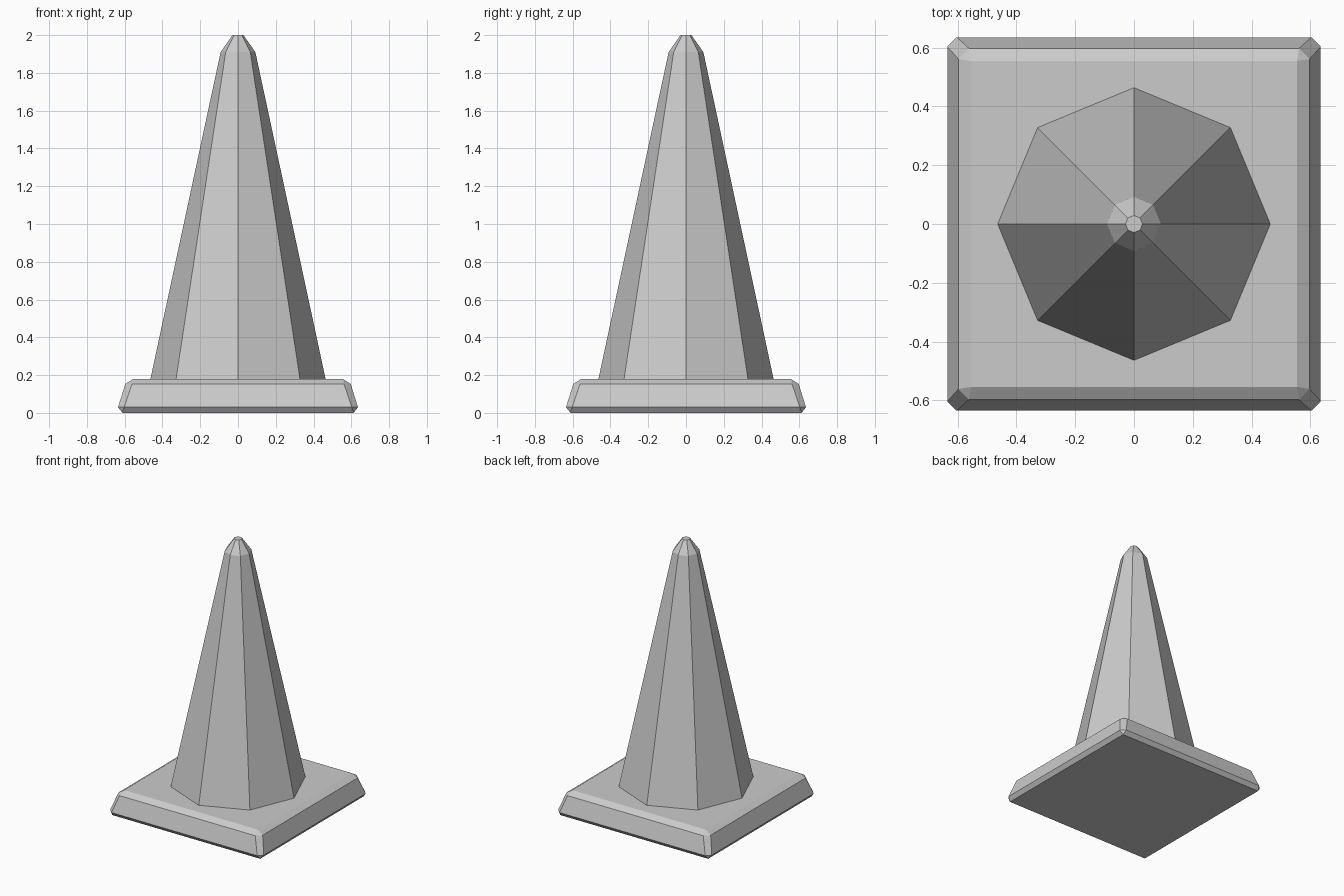
import bpy, bmesh, math

if "Cube" in bpy.data.objects:
    bpy.data.objects.remove(bpy.data.objects["Cube"])


def loft(name, rings):
    """Skin a stack of equal-length point rings and cap both ends."""
    bm = bmesh.new()
    loops = [[bm.verts.new(p) for p in ring] for ring in rings]
    n = len(loops[0])
    for low, high in zip(loops, loops[1:]):
        for i in range(n):
            j = (i + 1) % n
            bm.faces.new((low[i], low[j], high[j], high[i]))
    bm.faces.new(loops[0][::-1])
    bm.faces.new(loops[-1])
    bmesh.ops.remove_doubles(bm, verts=bm.verts, dist=1e-4)
    bmesh.ops.recalc_face_normals(bm, faces=bm.faces)
    mesh = bpy.data.meshes.new(name)
    bm.to_mesh(mesh)
    bm.free()
    obj = bpy.data.objects.new(name, mesh)
    bpy.context.collection.objects.link(obj)
    return obj


def square_ring(half, inner, z):
    """Square with cut corners; inner == half gives sharp corners."""
    pts = []
    for k in range(4):
        c, s = round(math.cos(k * math.pi / 2)), round(math.sin(k * math.pi / 2))
        for x, y in ((half, -inner), (half, inner)):
            pts.append((c * x - s * y, s * x + c * y, z))
    return pts


def octagon_ring(r, z):
    return [(r * math.cos(k * math.pi / 4), r * math.sin(k * math.pi / 4), z)
            for k in range(8)]


# Tapered square base with chamfered edges
loft("base", [square_ring(*p) for p in (
    (0.612, 0.612, 0.0), (0.635, 0.603, 0.03),
    (0.597, 0.561, 0.153), (0.554, 0.554, 0.18))])

# Eight-sided cone with chamfered tip
loft("cone", [octagon_ring(*p) for p in (
    (0.464, 0.178), (0.092, 1.91), (0.029, 2.0))])
